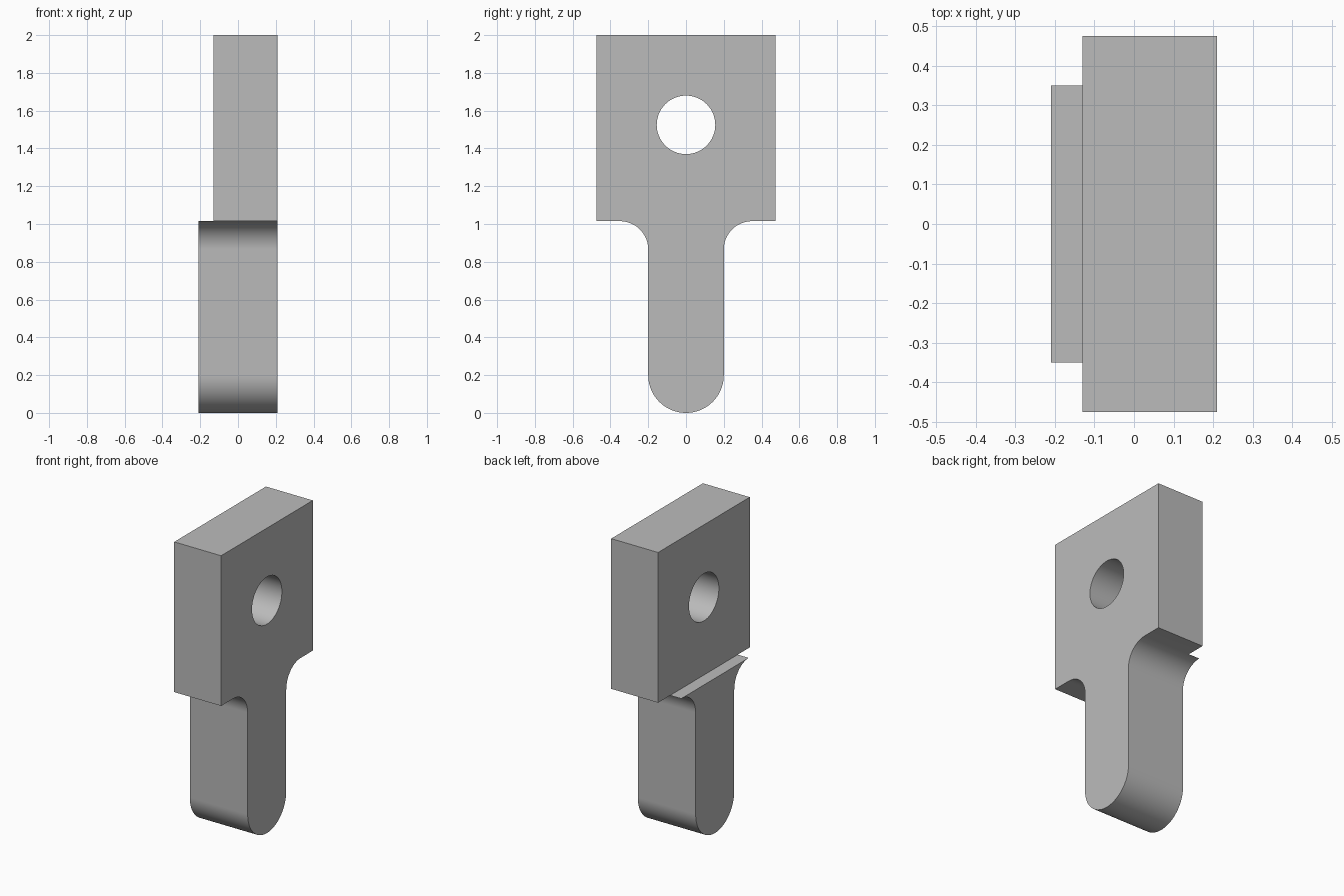
import bpy, bmesh
from math import radians, sin, cos, pi

if "Cube" in bpy.data.objects:
    bpy.data.objects.remove(bpy.data.objects["Cube"], do_unlink=True)

BACK, STEP, FACE = -0.21, -0.13, 0.21      # thickness planes along x
HEAD_W, SHANK_W = 0.475, 0.2               # half widths along y
SHOULDER, TOP, FILLET = 1.015, 2.0, 0.15
HOLE_Z, HOLE_R = 1.525, 0.155

grey = bpy.data.materials.new("plain grey")
grey.use_nodes = True
colour = (0.5, 0.5, 0.5, 1)
grey.diffuse_color = colour
grey.node_tree.nodes["Principled BSDF"].inputs["Base Color"].default_value = colour


def arc(cy, cz, r, start, end, steps):
    """Points of a circular arc in the y-z plane, angles in degrees."""
    angles = [radians(start + (end - start) * i / steps) for i in range(steps + 1)]
    return [(cy + r * cos(a), cz + r * sin(a)) for a in angles]


def prism(name, outline, x0, x1):
    """Extrude a y-z outline along x."""
    bm = bmesh.new()
    face = bm.faces.new([bm.verts.new((x0, y, z)) for y, z in outline])
    result = bmesh.ops.extrude_face_region(bm, geom=[face], use_keep_orig=True)
    moved = [v for v in result["geom"] if isinstance(v, bmesh.types.BMVert)]
    bmesh.ops.translate(bm, verts=moved, vec=(x1 - x0, 0, 0))
    bmesh.ops.recalc_face_normals(bm, faces=bm.faces)
    mesh = bpy.data.meshes.new(name)
    bm.to_mesh(mesh)
    bm.free()
    mesh.materials.append(grey)
    obj = bpy.data.objects.new(name, mesh)
    bpy.context.collection.objects.link(obj)
    return obj


# Silhouette: rounded tip, straight shank, filleted shoulders, square head
half = arc(0, SHANK_W, SHANK_W, -90, 0, 24)
half += arc(SHANK_W + FILLET, SHOULDER - FILLET, FILLET, 180, 90, 20)
half += [(HEAD_W, SHOULDER), (HEAD_W, TOP)]
mirrored = [(-y, z) for y, z in reversed(half[1:])]
body = prism("lug_body", half + mirrored, BACK, FACE)

# Cutters: step behind the head, and the round through hole
slab = [(-1, SHOULDER), (1, SHOULDER), (1, TOP + 1), (-1, TOP + 1)]
cutters = [
    prism("head_step_cutter", slab, BACK - 1, STEP),
    prism("hole_cutter", arc(0, HOLE_Z, HOLE_R, 0, 360, 64)[:-1], BACK - 1, FACE + 1),
]

bpy.ops.object.select_all(action="DESELECT")
body.select_set(True)
bpy.context.view_layer.objects.active = body
for cutter in cutters:
    cutter.hide_render = True
    cut = body.modifiers.new(cutter.name, "BOOLEAN")
    cut.operation, cut.solver, cut.object = "DIFFERENCE", "EXACT", cutter
    bpy.ops.object.modifier_apply(modifier=cut.name)
    bpy.data.objects.remove(cutter, do_unlink=True)

# Smooth curved walls, crisp edges
bpy.ops.object.shade_smooth_by_angle(angle=radians(30))
